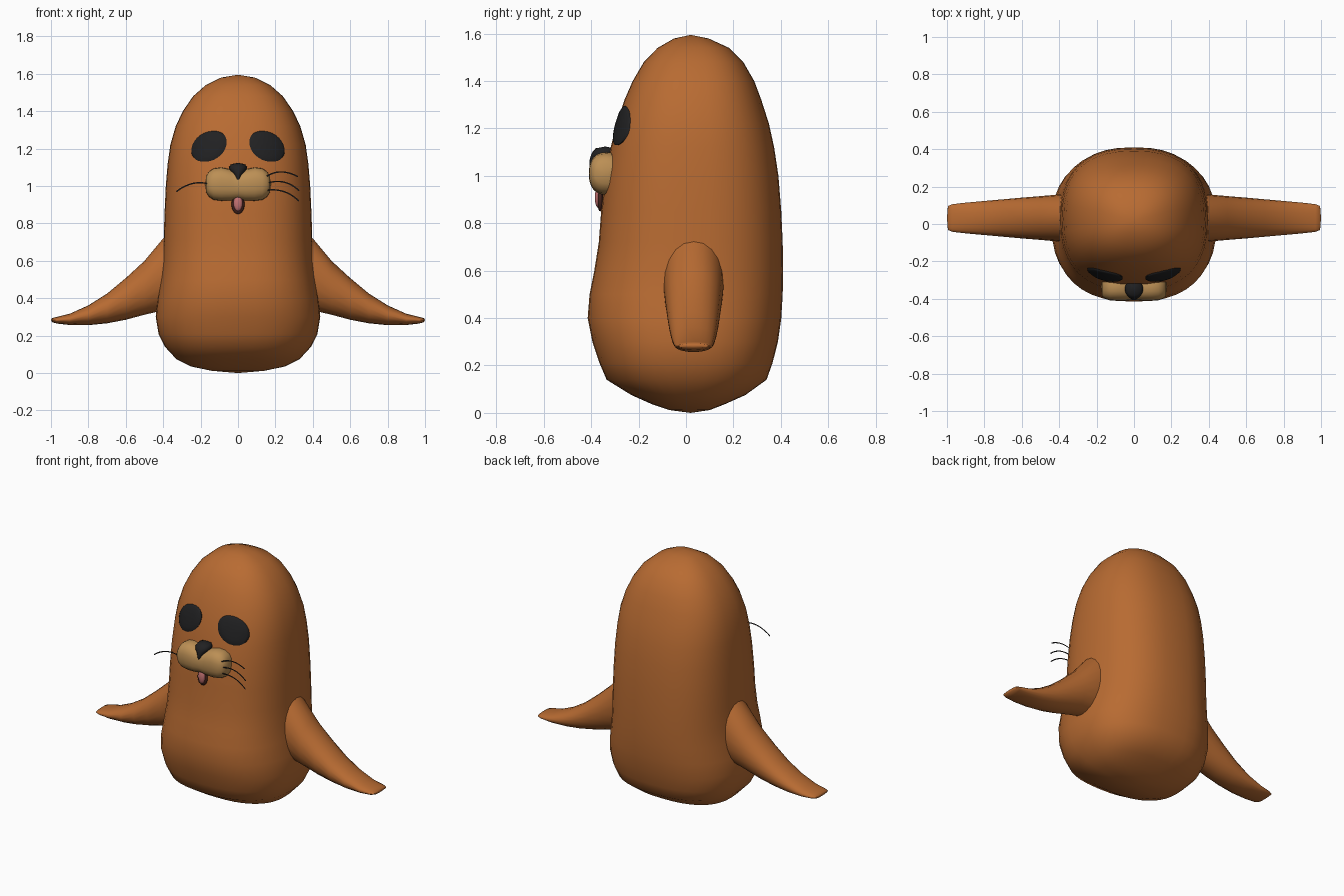
import bpy, bmesh, math
from mathutils import Vector
from mathutils.bvhtree import BVHTree

if "Cube" in bpy.data.objects:
    bpy.data.objects.remove(bpy.data.objects["Cube"])


def material(name, rgb):
    m = bpy.data.materials.new(name)
    m.diffuse_color = (*rgb, 1)
    m.use_nodes = True
    m.node_tree.nodes["Principled BSDF"].inputs["Base Color"].default_value = m.diffuse_color
    return m


BROWN = material("brown fur", (0.479, 0.147, 0.032))
TAN = material("tan muzzle", (0.50, 0.275, 0.09))
BLACK = material("black", (0.015, 0.015, 0.016))
PINK = material("pink tongue", (0.56, 0.17, 0.17))
DARK = material("dark mouth", (0.06, 0.018, 0.012))


def finish(name, bm, mat, angle=60):
    bmesh.ops.recalc_face_normals(bm, faces=bm.faces)
    mesh = bpy.data.meshes.new(name)
    bm.to_mesh(mesh)
    bm.free()
    mesh.materials.append(mat)
    ob = bpy.data.objects.new(name, mesh)
    bpy.context.collection.objects.link(ob)
    bpy.ops.object.select_all(action='DESELECT')
    ob.select_set(True)
    bpy.context.view_layer.objects.active = ob
    bpy.ops.object.shade_smooth_by_angle(angle=math.radians(angle))
    return ob


def superellipse(a, b, n, segs):
    """Points of a rounded outline with half sizes a and b."""
    pts = []
    for i in range(segs):
        t = 2 * math.pi * i / segs
        c, s = math.cos(t), math.sin(t)
        pts.append((a * math.copysign(abs(c) ** (2 / n), c),
                    b * math.copysign(abs(s) ** (2 / n), s)))
    return pts


def loft(name, rings, mat, start=None, end=None):
    """Skin between rings; close each end with a fan point or a flat cap."""
    bm = bmesh.new()
    loops = [[bm.verts.new(p) for p in ring] for ring in rings]
    n = len(loops[0])
    for a, b in zip(loops, loops[1:]):
        for i in range(n):
            bm.faces.new((a[i], a[(i + 1) % n], b[(i + 1) % n], b[i]))
    for loop, tip in ((loops[0], start), (loops[-1], end)):
        if tip is None:
            bm.faces.new(loop)
        else:
            v = bm.verts.new(tip)
            for i in range(n):
                bm.faces.new((loop[i], loop[(i + 1) % n], v))
    return finish(name, bm, mat)


# Body: height, half width, front y, back y
body_profile = [
    (0.012, 0.14, -0.07, 0.10), (0.035, 0.25, -0.14, 0.16),
    (0.075, 0.33, -0.23, 0.25), (0.14, 0.39, -0.335, 0.34),
    (0.21, 0.425, -0.365, 0.365), (0.30, 0.44, -0.395, 0.388),
    (0.40, 0.43, -0.415, 0.402), (0.50, 0.413, -0.407, 0.408),
    (0.60, 0.402, -0.387, 0.41), (0.72, 0.397, -0.368, 0.408),
    (0.85, 0.393, -0.358, 0.402), (1.00, 0.386, -0.340, 0.39),
    (1.12, 0.376, -0.318, 0.372), (1.22, 0.362, -0.293, 0.35),
    (1.32, 0.333, -0.260, 0.318), (1.40, 0.295, -0.225, 0.288),
    (1.48, 0.24, -0.178, 0.242), (1.54, 0.172, -0.12, 0.182),
    (1.58, 0.09, -0.05, 0.095)]
rings = []
for z, w, f, b in body_profile:
    cy, hy = (f + b) / 2, (b - f) / 2
    rings.append([(x, cy + y, z) for x, y in superellipse(w, hy, 2.45, 40)])
body = loft("body", rings, BROWN, (0, 0.02, 0), (0, 0.02, 1.595))

# Flippers: x, bottom z, top z, half depth
flipper_profile = [
    (0.30, 0.34, 0.80, 0.128), (0.40, 0.335, 0.72, 0.126),
    (0.50, 0.312, 0.60, 0.117), (0.60, 0.285, 0.508, 0.109),
    (0.70, 0.266, 0.425, 0.100), (0.80, 0.256, 0.362, 0.091),
    (0.90, 0.257, 0.317, 0.082), (0.97, 0.265, 0.300, 0.074),
    (0.995, 0.273, 0.293, 0.064)]
for side, label in ((1, "right_flipper"), (-1, "left_flipper")):
    rings = []
    for x, lo, hi, d in flipper_profile:
        rings.append([(side * x, 0.032 + y, (lo + hi) / 2 + z)
                      for y, z in superellipse(d, (hi - lo) / 2, 2.1, 20)])
    loft(label, rings, BROWN, None, (side, 0.032, 0.283))

# Muzzle: two lobes with a dip in the middle (x, centre z, half height, half depth)
half = [(0.0, 1.0, 0.072, 0.070), (0.04, 1.005, 0.084, 0.074),
        (0.09, 1.01, 0.09, 0.075), (0.13, 1.01, 0.084, 0.073),
        (0.155, 1.01, 0.068, 0.064), (0.17, 1.01, 0.043, 0.05)]
sections = [(-x, c, h, d) for x, c, h, d in half[:0:-1]] + half
rings = [[(x, -0.335 + y, c + z) for y, z in superellipse(d, h, 2.4, 24)]
         for x, c, h, d in sections]
loft("muzzle", rings, TAN, (-0.176, -0.335, 1.01), (0.176, -0.335, 1.01))

# Nose: triangular, wide at the top (z, half width, front y)
rings = [[(x, (f - 0.30) / 2 + y, z) for x, y in superellipse(w, (-0.30 - f) / 2, 2.2, 16)]
         for z, w, f in ((1.035, 0.010, -0.408), (1.06, 0.022, -0.408),
                         (1.082, 0.042, -0.403), (1.10, 0.049, -0.395),
                         (1.116, 0.038, -0.382))]
loft("nose", rings, BLACK, None, (0, -0.34, 1.124))


# Mouth and tongue
def ellipsoid(name, centre, size, mat):
    bm = bmesh.new()
    bmesh.ops.create_uvsphere(bm, u_segments=16, v_segments=10, radius=1)
    for v in bm.verts:
        v.co = Vector(centre) + Vector([v.co[i] * size[i] for i in range(3)])
    finish(name, bm, mat)


ellipsoid("mouth", (0, -0.362, 0.902), (0.035, 0.013, 0.052), DARK)
ellipsoid("tongue", (0, -0.371, 0.908), (0.024, 0.014, 0.042), PINK)

# Eyes: thin domes laid on the face
tree = BVHTree.FromPolygons([v.co for v in body.data.vertices],
                            [p.vertices for p in body.data.polygons])


def face_point(x, z, lift):
    hit = tree.ray_cast(Vector((x, -2, z)), Vector((0, 1, 0)))[0]
    return (x, hit.y - lift, z)


for side, label in ((1, "right_eye"), (-1, "left_eye")):
    rings = []
    for r, lift in ((1.0, -0.01), (1.0, 0.005), (0.9, 0.009), (0.6, 0.012), (0.3, 0.013)):
        ring = []
        for u, v in superellipse(0.093 * r, 0.082 * r, 2.1, 28):
            ring.append(face_point(side * (0.155 + u - 0.2 * v), 1.212 + v - 0.08 * u, lift))
        rings.append(ring)
    loft(label, rings, BLACK, None, face_point(side * 0.155, 1.212, 0.013))


# Whiskers: thin flat arcs
def whisker(name, a, m, b, y=-0.388, w=0.0035):
    bm = bmesh.new()
    a, m, b = Vector(a), Vector(m), Vector(b)
    ctrl = 2 * m - (a + b) / 2
    prev = None
    for i in range(13):
        t = i / 12
        p = a * (1 - t) ** 2 + ctrl * 2 * t * (1 - t) + b * t * t
        d = ((ctrl - a) * (1 - t) + (b - ctrl) * t).normalized()
        n = Vector((-d.y, d.x)) * w
        pair = [bm.verts.new((q.x, y, q.y)) for q in (p + n, p - n)]
        if prev:
            bm.faces.new((prev[0], prev[1], pair[1], pair[0]))
        prev = pair
    finish(name, bm, BLACK)


whisker("right_whisker_upper", (0.13, 1.035), (0.22, 1.075), (0.32, 1.05))
whisker("right_whisker_middle", (0.14, 1.01), (0.24, 1.022), (0.327, 0.975))
whisker("right_whisker_lower", (0.14, 0.975), (0.24, 0.972), (0.325, 0.92))
whisker("left_whisker", (-0.14, 1.005), (-0.235, 1.015), (-0.33, 0.97))
